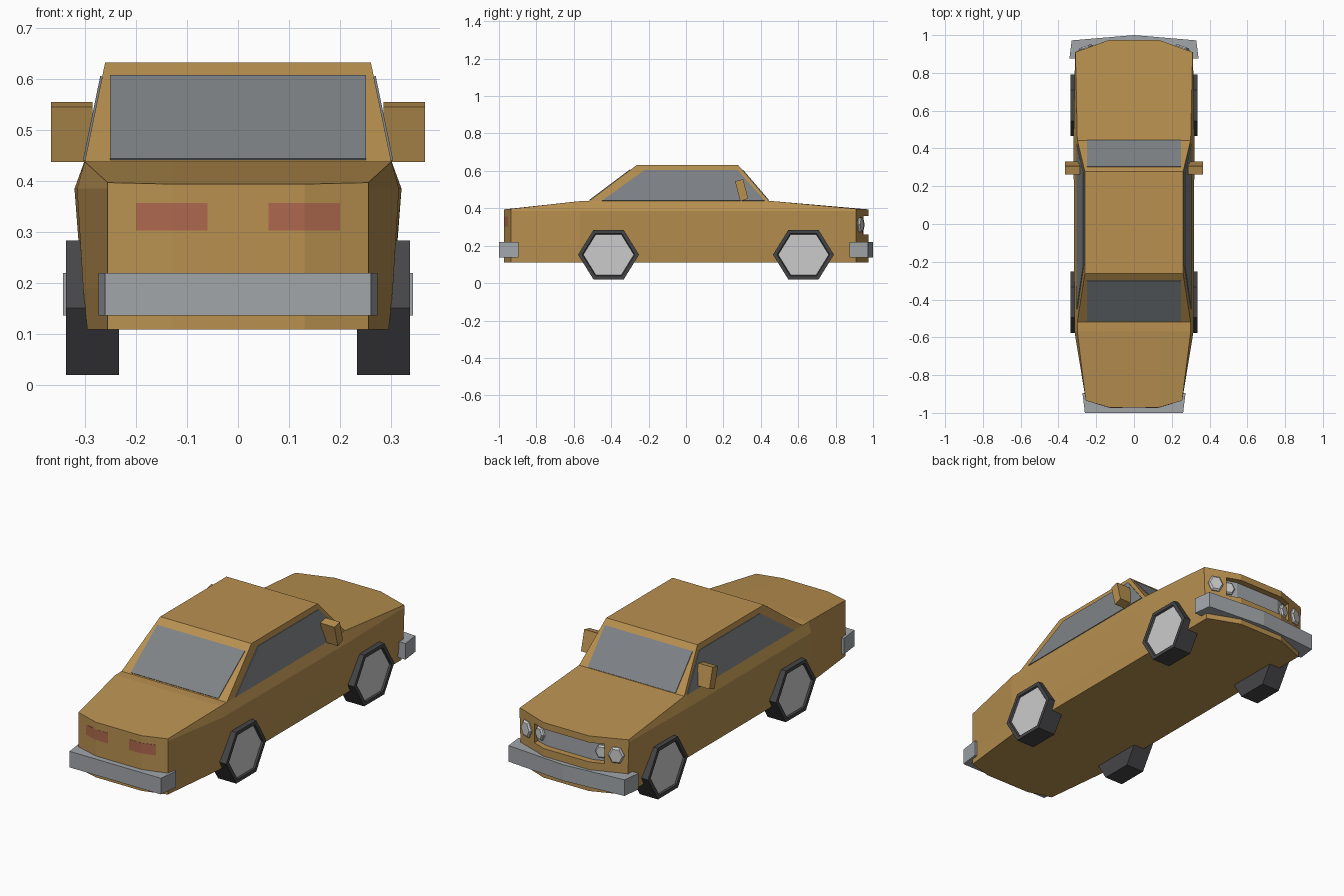
import bpy, bmesh, math
from mathutils import Vector

if "Cube" in bpy.data.objects:
    bpy.data.objects.remove(bpy.data.objects["Cube"])


def material(name, r, g, b):
    m = bpy.data.materials.new(name)
    m.diffuse_color = (r, g, b, 1)
    m.use_nodes = True
    m.node_tree.nodes["Principled BSDF"].inputs["Base Color"].default_value = m.diffuse_color
    return m


PAINT = material("tan_paint", 0.48, 0.28, 0.08)
GLASS = material("glass", 0.21, 0.225, 0.24)
RUBBER = material("rubber", 0.06, 0.06, 0.065)
CHROME = material("chrome", 0.36, 0.38, 0.4)
LAMP = material("lamp", 0.55, 0.56, 0.57)
RED = material("tail_red", 0.42, 0.14, 0.075)


def build(name, verts, faces, mat):
    bm = bmesh.new()
    vs = [bm.verts.new(v) for v in verts]
    for f in faces:
        bm.faces.new([vs[i] for i in f])
    bmesh.ops.recalc_face_normals(bm, faces=bm.faces)
    me = bpy.data.meshes.new(name)
    bm.to_mesh(me)
    bm.free()
    ob = bpy.data.objects.new(name, me)
    bpy.context.collection.objects.link(ob)
    if mat:
        me.materials.append(mat)
    return ob


def loft(name, rings, mat, caps=None):
    """Skin closed rings; caps lists the face loops used on both ends."""
    n = len(rings[0])
    caps = caps or [list(range(n))]
    faces = [[k * n + i, k * n + (i + 1) % n, (k + 1) * n + (i + 1) % n, (k + 1) * n + i]
             for k in range(len(rings) - 1) for i in range(n)]
    last = (len(rings) - 1) * n
    for c in caps:
        faces += [c, [last + i for i in c]]
    return build(name, [v for r in rings for v in r], faces, mat)


def prism(name, half, z0, z1, mat):
    """Left-right symmetric plan outline extruded in z."""
    plan = half + [(-x, y) for x, y in reversed(half) if x > 0]
    return loft(name, [[(x, y, z) for x, y in plan] for z in (z0, z1)], mat)


def pane(name, pts, mat):
    ob = build(name, pts, [list(range(len(pts)))], mat)
    mod = ob.modifiers.new("thickness", "SOLIDIFY")
    mod.thickness, mod.offset = 0.006, 0
    return ob


def hexagon(x, y, z, ry, rz):
    return [(x, y + ry * math.cos(i * math.pi / 3), z + rz * math.sin(i * math.pi / 3))
            for i in range(6)]


# Lower body: y, end bulge, half widths (sill, lower, shoulder, top), top z
stations = [(-0.935, -0.037, 0.255, 0.255, 0.255, 0.255, 0.397),
            (-0.57, 0, 0.295, 0.303, 0.315, 0.30, 0.438),
            (0.444, 0, 0.295, 0.305, 0.32, 0.30, 0.44),
            (0.91, 0.065, 0.295, 0.305, 0.312, 0.31, 0.397)]
rings = []
for y, bulge, w0, w1, w2, w3, top in stations:
    half = [(0.13, y + bulge, 0.11), (w0, y, 0.11), (w1, y, 0.19),
            (w2, y, 0.385), (w3, y, top), (0.13, y + bulge, top - (0.003 if bulge else 0))]
    rings.append(half + [(-a, b, c) for a, b, c in reversed(half)])
body = loft("body", rings, PAINT,
            [[0, 1, 2, 3, 4, 5], [0, 5, 6, 11], [6, 7, 8, 9, 10, 11]])

# Recess for the grille
cutter = prism("grille_cutter", [(0.2, 1.1), (0.2, 0.915), (0.13, 0.937)], 0.26, 0.36, None)
cutter.hide_render = True
cutter.hide_set(True)
cut = body.modifiers.new("grille_recess", "BOOLEAN")
cut.operation, cut.solver, cut.object = "DIFFERENCE", "EXACT", cutter
prism("grille", [(0.198, 0.9), (0.198, 0.923), (0.13, 0.946)], 0.262, 0.358, CHROME)

# Cabin
Z0, Z1 = 0.438, 0.632
loft("cabin", [[(w, a, z), (w, b, z), (-w, b, z), (-w, a, z)]
               for w, a, b, z in ((0.30, -0.52, 0.444, Z0), (0.26, -0.262, 0.278, Z1))], PAINT)


# Windows lie on the sloping cabin walls
def slope(z, base, roof):
    return base + (z - Z0) / (Z1 - Z0) * (roof - base)


for name, base, roof in (("rear_window", -0.521, -0.263), ("windshield", 0.445, 0.279)):
    pane(name, [(x, slope(z, base, roof), z) for x, z in
                ((-0.25, 0.442), (0.25, 0.442), (0.25, 0.605), (-0.25, 0.605))], GLASS)
for s, side in ((1, "right"), (-1, "left")):
    pane("side_window_" + side, [(s * slope(z, 0.301, 0.261), y, z) for y, z in
         ((-0.45, 0.44), (0.42, 0.44), (0.275, 0.605), (-0.22, 0.605))], GLASS)

    # Mirror, leaning back
    outline = [(0.262, 0.545), (0.306, 0.555), (0.332, 0.452), (0.29, 0.437)]
    loft("mirror_" + side, [[(s * x, y, z) for y, z in outline] for x in (0.285, 0.366)], PAINT)

    # Wheels: six-sided tyre with a bevelled lip and a sunken hub
    for y, end in ((-0.414, "rear"), (0.628, "front")):
        loft(f"tyre_{end}_{side}",
             [hexagon(s * x, y, 0.152, r, r * 0.932) for x, r in
              ((0.233, 0.163), (0.337, 0.163), (0.337, 0.141), (0.327, 0.135))], RUBBER)
        loft(f"hub_{end}_{side}",
             [hexagon(s * x, y, 0.152, 0.135, 0.126) for x in (0.31, 0.329)], LAMP)

    # Headlamps, turned to follow the slanted nose
    turn = Vector((s * 0.065, 0.18, 0)).normalized()
    across = Vector((turn.y, -turn.x, 0))
    for label, x, y, r in (("outer", 0.255, 0.93, 0.04), ("inner", 0.175, 0.935, 0.032)):
        centre = Vector((s * x, y, 0.312))
        loft(f"headlamp_{label}_{side}",
             [[centre + turn * d + across * b * k + Vector((0, 0, c * k * 1.15))
               for _, b, c in hexagon(0, 0, 0, r, r)]
              for d, k in ((-0.02, 1), (0.004, 1), (0.012, 0.8))], LAMP)

    # Tail lamp wraps the bend in the rear face
    rear = [(0.06, -0.973), (0.13, -0.973), (0.2, -0.9523)]
    loft("tail_lamp_" + side,
         [[(s * x, y + d, z) for x, y, d in
           [(x, y, 0) for x, y in rear] + [(x, y, 0.01) for x, y in reversed(rear)]]
          for z in (0.303, 0.357)], RED)

# Bumpers
prism("front_bumper", [(0.30, 0.875), (0.342, 0.875), (0.33, 0.972), (0.0, 1.0)],
      0.137, 0.22, CHROME)
prism("rear_bumper", [(0.273, -0.895), (0.26, -1.0)], 0.137, 0.22, CHROME)
